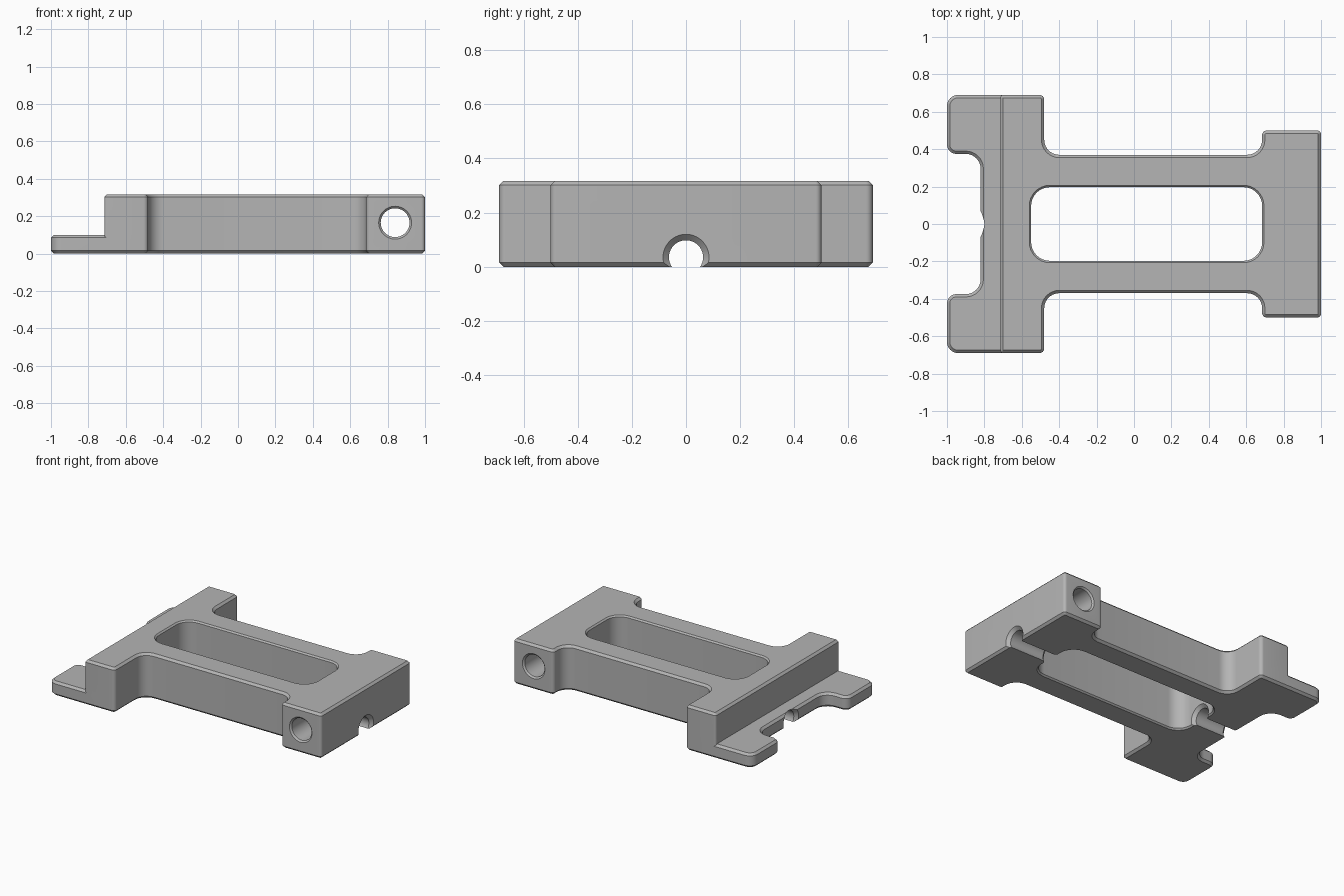
import bpy, bmesh, math
from mathutils import Vector, Matrix

cube = bpy.data.objects.get("Cube")
if cube:
    bpy.data.objects.remove(cube, do_unlink=True)

H = 0.317        # body height
FLANGE_H = 0.1   # flange height
C = 0.015        # edge chamfer

grey = bpy.data.materials.new("plain grey")
grey.use_nodes = True
grey.diffuse_color = (0.46, 0.46, 0.46, 1)
grey.node_tree.nodes["Principled BSDF"].inputs["Base Color"].default_value = (0.46, 0.46, 0.46, 1)


def rounded(corners, steps=8):
    """Counter-clockwise (x, y, radius) corners -> list of (point, outward normal)."""
    out = []
    n = len(corners)
    for i, (x, y, r) in enumerate(corners):
        p = Vector((x, y))
        a = (p - Vector(corners[i - 1][:2])).normalized()
        b = (Vector(corners[(i + 1) % n][:2]) - p).normalized()
        side = 1 if a.cross(b) > 0 else -1
        n0, n1 = Vector((a.y, -a.x)), Vector((b.y, -b.x))
        centre = p - (n0 + n1) * r * side
        for k in range(steps + 1):
            t = side * math.pi / 2 * k / steps
            normal = Matrix.Rotation(t, 2) @ n0
            out.append((centre + normal * r * side, normal))
    return out


def loft(name, outline, levels, matrix=Matrix()):
    """Stack the outline at (height, outward offset) levels and cap both ends."""
    bm = bmesh.new()
    rings = [[bm.verts.new((*(p + n * d), z)) for p, n in outline] for z, d in levels]
    count = len(outline)
    for low, high in zip(rings, rings[1:]):
        for i in range(count):
            j = (i + 1) % count
            bm.faces.new((low[i], low[j], high[j], high[i]))
    bm.faces.new(rings[0][::-1])
    bm.faces.new(rings[-1])
    bmesh.ops.remove_doubles(bm, verts=bm.verts, dist=1e-5)
    bmesh.ops.transform(bm, matrix=matrix, verts=bm.verts)
    bmesh.ops.recalc_face_normals(bm, faces=bm.faces)
    mesh = bpy.data.meshes.new(name)
    bm.to_mesh(mesh)
    bm.free()
    mesh.materials.append(grey)
    obj = bpy.data.objects.new(name, mesh)
    bpy.context.collection.objects.link(obj)
    return obj


def slab(height):
    return [(0, -C), (C, 0), (height - C, 0), (height, -C)]


def flared(a, b, f):
    """Cutter levels between faces a and b, with a countersink f at each."""
    e = 0.02
    return [(a - e, f + e), (a + f, 0), (b - f, 0), (b + e, f + e)]


def combine(target, other, operation):
    mod = target.modifiers.new(operation, "BOOLEAN")
    mod.operation = operation
    mod.solver = "EXACT"
    mod.object = other
    bpy.context.view_layer.objects.active = target
    bpy.ops.object.modifier_apply(modifier=mod.name)
    bpy.data.objects.remove(other, do_unlink=True)


def mirrored(half):
    return half + [(x, -y, r) for x, y, r in reversed(half)]


def circle(r):
    return rounded([(-r, -r, r), (r, -r, r), (r, r, r), (-r, r, r)], 10)


# Main body: wide head, two rails and end block
body = loft("bracket_body", rounded(mirrored([
    (-0.715, -0.69, 0.016), (-0.48, -0.69, 0.025), (-0.48, -0.37, 0.08),
    (0.685, -0.37, 0.08), (0.685, -0.5, 0.025), (1, -0.5, 0.02)])), slab(H))

# Low flange with a central notch
flange = loft("mounting_flange", rounded([
    (-1, -0.69, 0.06), (-0.6, -0.69, 0.02), (-0.6, 0.69, 0.02), (-1, 0.69, 0.06),
    (-1, 0.375, 0.05), (-0.82, 0.375, 0.08), (-0.82, -0.375, 0.08), (-1, -0.375, 0.05)]),
    slab(FLANGE_H))
combine(body, flange, "UNION")

# Long central slot
slot = loft("slot_cutter", rounded(mirrored([(-0.55, -0.197, 0.1), (0.685, -0.197, 0.1)])),
            flared(0, H, 0.01))
combine(body, slot, "DIFFERENCE")

# Cross hole through the end block
hole = loft("cross_hole_cutter", circle(0.077), flared(-0.5, 0.5, 0.011),
            Matrix.Translation((0.84, 0, 0.165)) @ Matrix.Rotation(-math.pi / 2, 4, "X"))
combine(body, hole, "DIFFERENCE")

# Open channels along the underside, in the end block and in the head
for start, end in ((0.685, 1), (-0.82, -0.55)):
    channel = loft("channel_cutter", circle(0.063), flared(start, end, 0.022),
                   Matrix.Translation((0, 0, 0.035)) @ Matrix.Rotation(math.pi / 2, 4, "Y"))
    combine(body, channel, "DIFFERENCE")

# Smooth the fillets and keep the chamfers crisp
bpy.ops.object.select_all(action="DESELECT")
body.select_set(True)
bpy.context.view_layer.objects.active = body
bpy.ops.object.shade_smooth_by_angle(angle=math.radians(30))
